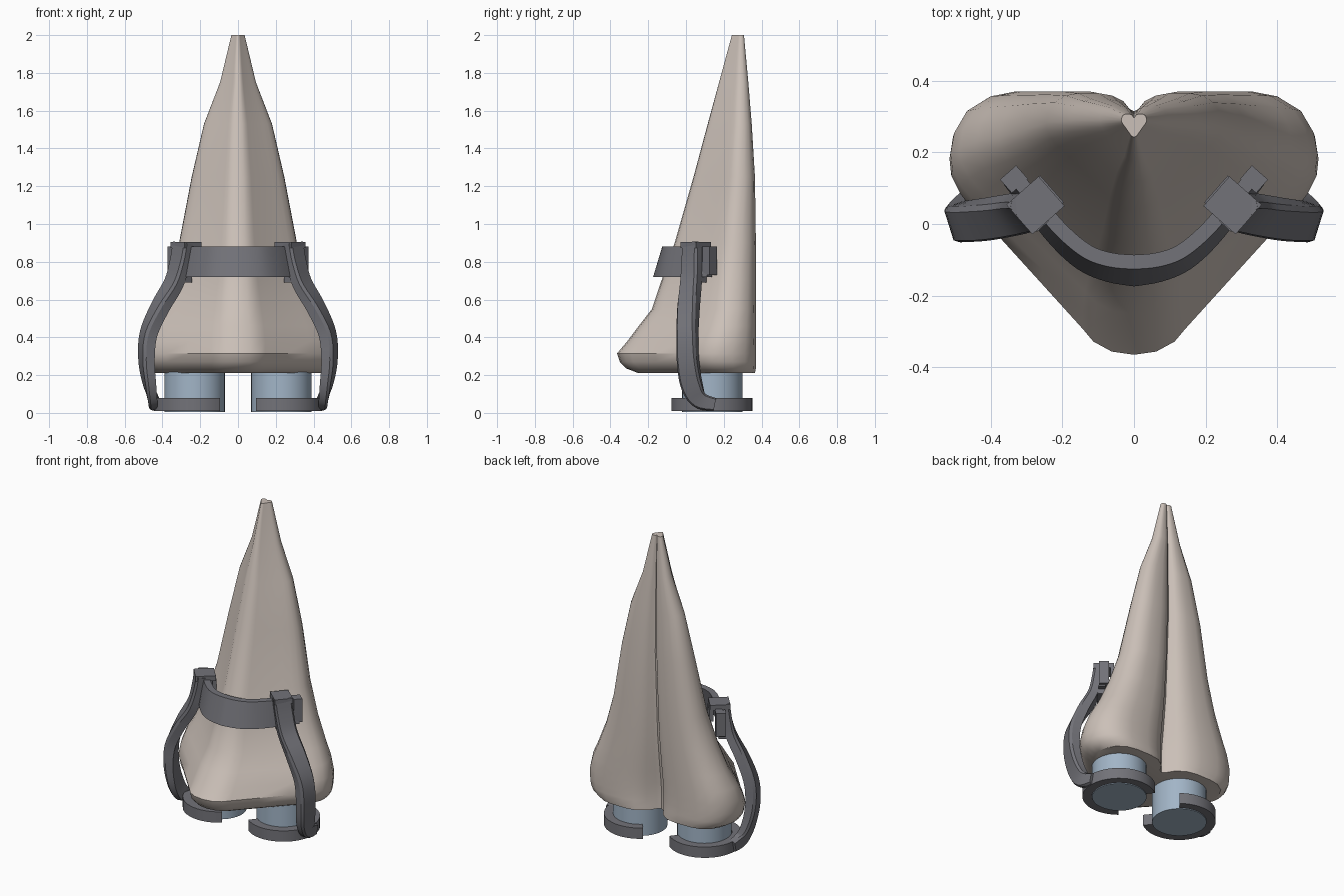
import bpy, math
from mathutils import Vector as V

if "Cube" in bpy.data.objects:
    bpy.data.objects.remove(bpy.data.objects["Cube"])


def mat(name, c):
    m = bpy.data.materials.new(name)
    m.diffuse_color = (*c, 1)
    m.use_nodes = True
    m.node_tree.nodes["Principled BSDF"].inputs["Base Color"].default_value = m.diffuse_color
    return m


SKIN = mat("skin", (0.60, 0.53, 0.48))
BLUE = mat("tube_blue", (0.36, 0.46, 0.57))
DARK = mat("dark_grey", (0.17, 0.17, 0.19))


def make(name, verts, faces, m, angle=30):
    me = bpy.data.meshes.new(name)
    me.from_pydata([tuple(v) for v in verts], [], faces)
    ob = bpy.data.objects.new(name, me)
    bpy.context.collection.objects.link(ob)
    me.materials.append(m)
    bpy.ops.object.select_all(action='DESELECT')
    ob.select_set(True)
    bpy.context.view_layer.objects.active = ob
    bpy.ops.object.mode_set(mode='EDIT')
    bpy.ops.mesh.select_all(action='SELECT')
    bpy.ops.mesh.normals_make_consistent(inside=False)
    bpy.ops.object.mode_set(mode='OBJECT')
    bpy.ops.object.shade_smooth_by_angle(angle=math.radians(angle))
    return ob


def loft(name, rings, m, angle=30):
    """Skin a list of equal-length closed rings and cap both ends."""
    n, k = len(rings[0]), len(rings)
    faces = [(r * n + i, r * n + (i + 1) % n, (r + 1) * n + (i + 1) % n, (r + 1) * n + i)
             for r in range(k - 1) for i in range(n)]
    faces += [tuple(range(n)), tuple(range((k - 1) * n, k * n))]
    return make(name, [v for r in rings for v in r], faces, m, angle)


def spline(pts, steps=5):
    """Catmull-Rom through tuples of any length."""
    p = [pts[0]] + list(pts) + [pts[-1]]
    out = []
    for i in range(1, len(p) - 2):
        for s in range(steps):
            t = s / steps
            out.append([0.5 * (2 * b + (c - a) * t + (2 * a - 5 * b + 4 * c - d) * t * t
                               + (3 * b - a - 3 * c + d) * t ** 3)
                        for a, b, c, d in zip(*p[i - 1:i + 3])])
    return out + [list(pts[-1])]


# Nose: half outline (width, depth fraction), then z, half width, front, back, groove
outline = [(.12, .012), (.22, .05), (.28, .1), (.5, .27), (.74, .455), (.86, .54), (.94, .61),
           (.99, .68), (1, .745), (.98, .83), (.91, .92), (.78, .98), (.64, 1), (.4, 1), (.25, .98)]
levels = [(.21, .44, -.25, .365, .25), (.235, .485, -.315, .37, .25), (.27, .508, -.35, .37, .25),
          (.315, .515, -.365, .37, .25), (.38, .512, -.31, .37, .255), (.46, .487, -.25, .37, .265),
          (.55, .44, -.18, .37, .275), (.7, .375, -.13, .37, .29), (.9, .312, -.06, .37, .3),
          (1.25, .245, .04, .365, .315), (1.53, .18, .115, .348, .312), (1.75, .095, .175, .33, .308),
          (2.0, .035, .243, .307, .297)]
rings = []
for z, w, f, b, g in levels:
    half = [(u * w, f + v * (b - f)) for u, v in outline]
    half.append((.12 * w, g + .55 * (b - g)))
    half.append((.05 * w, g + .12 * (b - g)))
    rings.append([(0, f, z)] + [(x, y, z) for x, y in half] + [(0, g, z)]
                 + [(-x, y, z) for x, y in reversed(half)])
loft("nose", rings, SKIN)

# Front band: V-shaped strip leaning with the bridge of the nose
half = spline([(.335, .135), (.27, .06), (.2, -.02), (.13, -.077), (.065, -.1), (0, -.106)], 4)
path = half + [[-x, y] for x, y in reversed(half[:-1])]
rings = []
for i, (x, y) in enumerate(path):
    a, b = path[max(i - 1, 0)], path[min(i + 1, len(path) - 1)]
    t = V((b[0] - a[0], b[1] - a[1], 0)).normalized()
    n = V((-t.y, t.x, 0))
    if n.y > 0:
        n = -n
    p, lean = V((x, y, 0)), .048 - .09 * abs(x)
    rings.append([p + n * (o + s) + V((0, 0, z)) for o, s, z in
                  ((-.02, 0, .88), (.02, 0, .88), (.02, lean, .72), (-.02, lean, .72))])
loft("front_band", rings, DARK)


def block(name, c, along, across, z0, z1, sx):
    d, n = V((.66, .75, 0)), V((.75, -.66, 0))
    corners = [V((*c, 0)) + d * along * i + n * across * j
               for i, j in ((-1, -1), (1, -1), (1, 1), (-1, 1))]
    loft(name, [[(sx * q.x, q.y, z) for q in corners] for z in (z0, z1)], DARK)


for sx, side in ((1, "right"), (-1, "left")):
    # Nostril tube
    N = 40
    ring = [(sx * .23 + .16 * math.cos(2 * math.pi * i / N),
             .14 + .16 * math.sin(2 * math.pi * i / N)) for i in range(N)]
    loft(side + "_nostril_tube", [[(x, y, z) for x, y in ring] for z in (.005, .25)], BLUE)

    # Open ring clip round the tube, gap facing the middle
    rings = []
    for i in range(33):
        a = math.radians(-129 + 258 * i / 32)
        rings.append([(sx * (.23 + r * math.cos(a)), .137 + r * math.sin(a), z)
                      for r, z in ((.16, .01), (.215, .01), (.215, .08), (.16, .08))])
    loft(side + "_ring_clip", rings, DARK)

    # Curved arm: x, y, z, facing angle, half width, half thickness
    keys = [(.295, .03, .9, -42, .055, .028), (.312, .028, .8, -40, .055, .028),
            (.342, .022, .69, -34, .055, .03), (.415, .01, .56, -26, .055, .032),
            (.475, .005, .42, -20, .053, .033), (.486, .008, .28, -16, .055, .031),
            (.47, .028, .15, -12, .056, .027), (.452, .07, .07, -6, .046, .024),
            (.44, .15, .045, 0, .034, .022)]
    arm = spline(keys, 5)
    rings = []
    for i, k in enumerate(arm):
        a, b = arm[max(i - 1, 0)], arm[min(i + 1, len(arm) - 1)]
        t = (V(b[:3]) - V(a[:3])).normalized()
        n = V((math.cos(math.radians(k[3])), math.sin(math.radians(k[3])), 0))
        n = (n - t * n.dot(t)).normalized()
        w = t.cross(n)
        q = [V(k[:3]) + w * k[4] * u + n * k[5] * v for u, v in
             ((-1, -1), (1, -1), (1, .5), (.8, 1), (-.8, 1), (-1, .5))]
        rings.append([(sx * c.x, c.y, max(c.z, .01)) for c in q])
    loft(side + "_arm", rings, DARK)

    # Hook over the band, with inner and lower grips
    block(side + "_hook", (.275, .052), .055, .06, .872, .905, sx)
    block(side + "_hook_inner", (.238, .09), .05, .012, .8, .875, sx)
    block(side + "_hook_lower", (.3, .052), .05, .03, .69, .73, sx)
    block(side + "_band_end", (.335, .125), .025, .03, .73, .88, sx)
